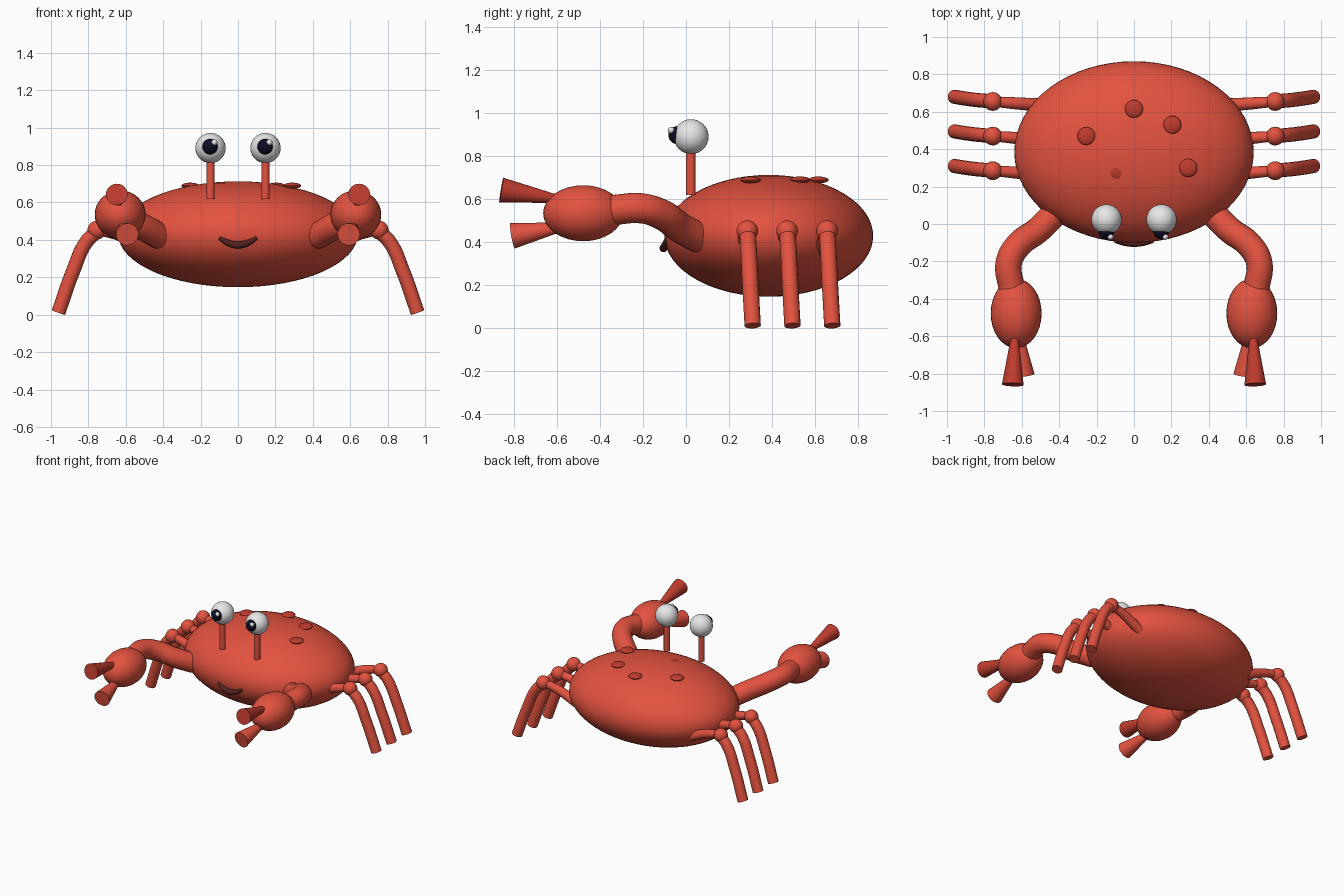
import bpy
from mathutils import Vector

if "Cube" in bpy.data.objects:
    bpy.data.objects.remove(bpy.data.objects["Cube"], do_unlink=True)


def material(name, rgb):
    m = bpy.data.materials.new(name)
    m.use_nodes = True
    m.diffuse_color = (*rgb, 1)
    bsdf = next(n for n in m.node_tree.nodes if n.type == "BSDF_PRINCIPLED")
    bsdf.inputs["Base Color"].default_value = (*rgb, 1)
    return m


RED = material("shell red", (0.77, 0.085, 0.05))
DARK = material("dark red", (0.53, 0.045, 0.027))
MOUTH = material("mouth maroon", (0.09, 0.015, 0.013))
WHITE = material("eye white", (0.8, 0.8, 0.8))
BLACK = material("pupil black", (0.004, 0.004, 0.02))


def finish(name, mat):
    ob = bpy.context.object
    ob.name = name
    ob.data.materials.clear()
    ob.data.materials.append(mat)
    bpy.ops.object.shade_smooth_by_angle()
    return ob


def ball(name, mat, center, radii, seg=32):
    bpy.ops.mesh.primitive_uv_sphere_add(segments=seg, ring_count=seg // 2, location=center)
    bpy.context.object.scale = radii
    bpy.ops.object.transform_apply(location=False, rotation=False, scale=True)
    return finish(name, mat)


def cone(name, mat, start, end, r1, r2):
    a, b = Vector(start), Vector(end)
    bpy.ops.mesh.primitive_cone_add(vertices=32, radius1=r1, radius2=r2,
                                    depth=(b - a).length, location=(a + b) / 2)
    bpy.context.object.rotation_euler = (b - a).to_track_quat("Z", "Y").to_euler()
    return finish(name, mat)


def tube(name, mat, points, radius, tapers=None):
    """Capped round tube along a smooth path, turned into a mesh."""
    curve = bpy.data.curves.new(name, "CURVE")
    curve.dimensions = "3D"
    curve.bevel_depth = radius
    curve.bevel_resolution = 6
    curve.use_fill_caps = True
    spline = curve.splines.new("BEZIER")
    spline.bezier_points.add(len(points) - 1)
    for i, (bp, p) in enumerate(zip(spline.bezier_points, points)):
        bp.co = p
        bp.handle_left_type = bp.handle_right_type = "AUTO"
        bp.radius = tapers[i] if tapers else 1
    ob = bpy.data.objects.new(name, curve)
    bpy.context.collection.objects.link(ob)
    bpy.ops.object.select_all(action="DESELECT")
    ob.select_set(True)
    bpy.context.view_layer.objects.active = ob
    bpy.ops.object.convert(target="MESH")
    return finish(name, mat)


# Shell with raised spots
ball("body", RED, (0, 0.385, 0.43), (0.64, 0.485, 0.283), 64)
for x, y in [(0, 0.615), (-0.255, 0.47), (0.205, 0.53), (0.29, 0.3), (-0.09, 0.285)]:
    ball("shell_spot", DARK, (x, y, 0.69), (0.048, 0.048, 0.016), 24)

# Smile
tube("mouth", MOUTH, [(-0.1, -0.093, 0.41), (-0.05, -0.1, 0.383), (0, -0.104, 0.373),
                      (0.05, -0.1, 0.383), (0.1, -0.093, 0.41)],
     0.019, [0.5, 0.9, 1, 0.9, 0.5])

for s, side in ((1, "left"), (-1, "right")):
    # Eyes on stalks
    ex = 0.147 * s
    cone(side + "_eye_stalk", RED, (ex, 0.022, 0.62), (ex, 0.022, 0.85), 0.022, 0.022)
    ball(side + "_eyeball", WHITE, (ex, 0.024, 0.891), (0.081,) * 3)
    ball(side + "_pupil", BLACK, (ex - 0.002, -0.04, 0.898), (0.042,) * 3, 24)
    ball(side + "_eye_glint", WHITE, (ex + 0.021, -0.069, 0.921), (0.016,) * 3, 16)

    # Front arm, claw and pincers
    tube(side + "_arm", RED, [(0.43 * s, 0.05, 0.425), (0.51 * s, -0.03, 0.47),
                              (0.62 * s, -0.115, 0.53), (0.67 * s, -0.21, 0.558),
                              (0.655 * s, -0.34, 0.55)], 0.071)
    ball(side + "_arm_root", RED, (0.43 * s, 0.05, 0.425), (0.071,) * 3, 24)
    ball(side + "_claw", RED, (0.63 * s, -0.478, 0.535), (0.136, 0.186, 0.13))
    cone(side + "_upper_pincer", DARK, (0.637 * s, -0.59, 0.6), (0.648 * s, -0.859, 0.643),
         0.018, 0.058)
    cone(side + "_lower_pincer", RED, (0.62 * s, -0.56, 0.475), (0.592 * s, -0.806, 0.43),
         0.018, 0.06)

    # Three walking legs
    for y, place in ((0.285, "front"), (0.47, "middle"), (0.655, "back")):
        leg = f"{side}_{place}_leg"
        tube(leg + "_upper", RED, [(0.48 * s, y - 0.02, 0.36), (0.63 * s, y - 0.01, 0.425),
                                   (0.755 * s, y, 0.455)], 0.036, [1, 0.9, 0.75])
        ball(leg + "_joint", RED, (0.755 * s, y, 0.452), (0.05,) * 3, 24)
        tube(leg + "_lower", RED, [(0.745 * s, y, 0.452), (0.81 * s, y + 0.005, 0.39),
                                   (0.883 * s, y + 0.013, 0.23),
                                   (0.96 * s, y + 0.025, 0.012)], 0.038)
